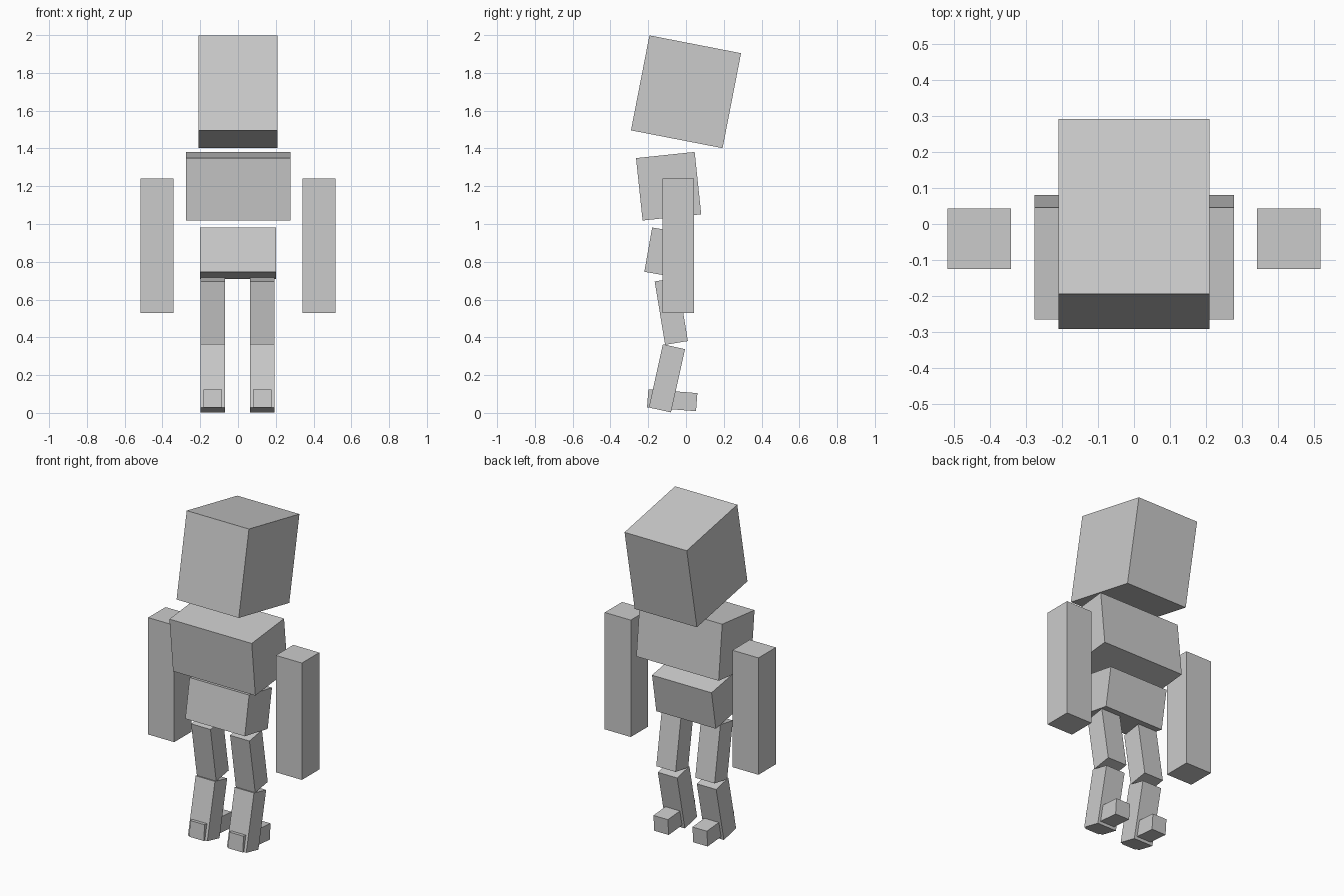
import bpy
from math import radians

if "Cube" in bpy.data.objects:
    bpy.data.objects.remove(bpy.data.objects["Cube"])


def box(name, x, y, z, width, depth, height, tilt=0):
    """Cuboid centred at (x, y, z), tilted about the x axis in degrees."""
    bpy.ops.mesh.primitive_cube_add(size=1, location=(x, y, z))
    ob = bpy.context.object
    ob.name = name
    ob.scale = (width, depth, height)
    ob.rotation_euler.x = radians(tilt)
    return ob


# Head and trunk
box("head", 0, 0, 1.70, 0.418, 0.494, 0.512, -11)
box("chest", 0.001, -0.092, 1.20, 0.553, 0.312, 0.332, 6)
box("abdomen", 0, -0.09, 0.845, 0.40, 0.223, 0.238, -10)

# Arms and legs, one set per side
for side, s in (("left", -1), ("right", 1)):
    leg_x = s * 0.131 - 0.003
    box(side + "_arm", s * 0.429, -0.041, 0.885, 0.175, 0.167, 0.71)
    box(side + "_thigh", leg_x, -0.078, 0.538, 0.13, 0.122, 0.34, 9.4)
    box(side + "_shin", leg_x, -0.101, 0.183, 0.13, 0.12, 0.343, -12.5)
    box(side + "_foot", leg_x, -0.073, 0.067, 0.097, 0.26, 0.096, -4.5)
